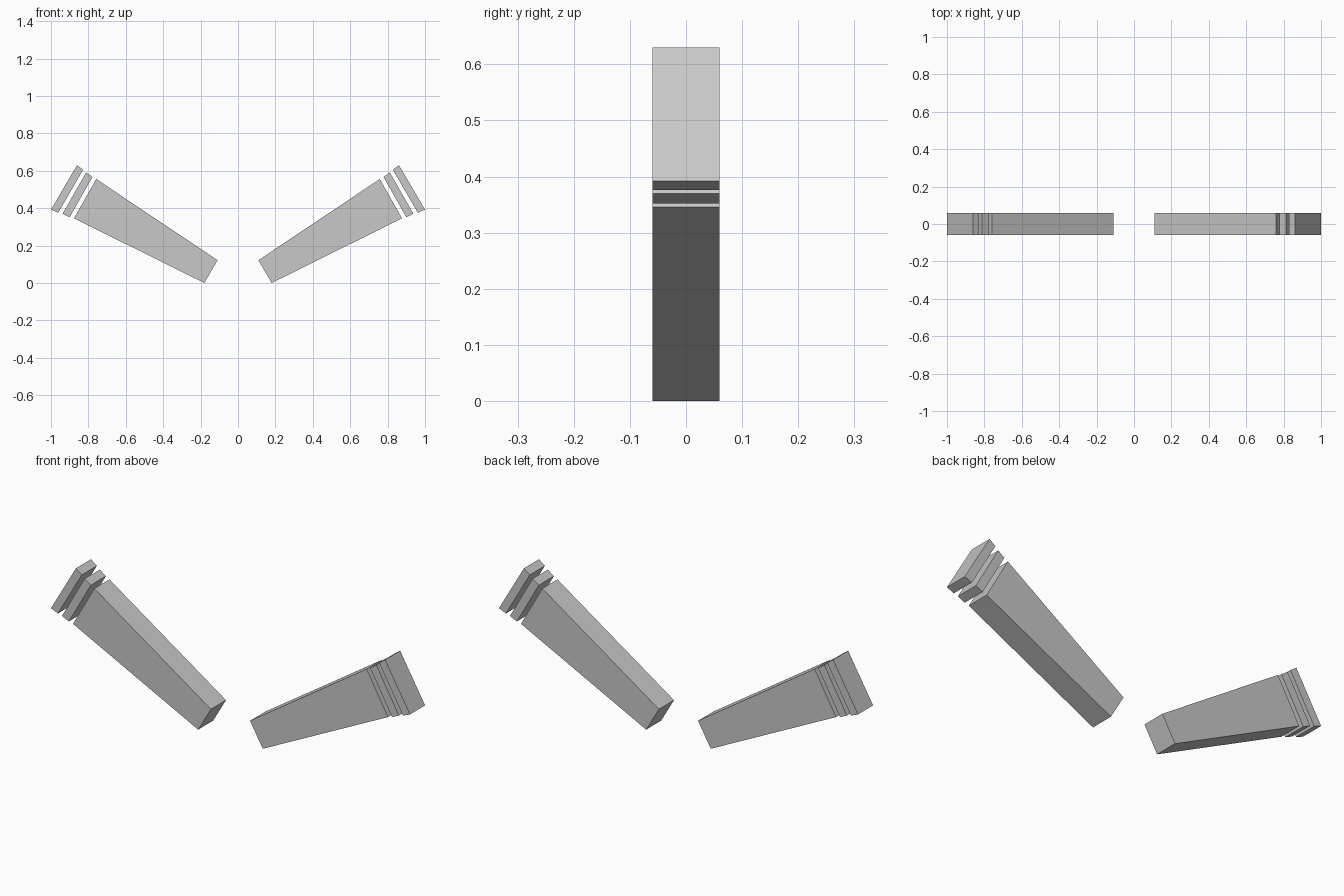
import bpy
import bmesh

cube = bpy.data.objects.get("Cube")
if cube:
    bpy.data.objects.remove(cube, do_unlink=True)

HALF_DEPTH = 0.06

grey = bpy.data.materials.new("plain grey")
grey.use_nodes = True
colour = (0.58, 0.58, 0.58, 1)
grey.diffuse_color = colour
grey.node_tree.nodes["Principled BSDF"].inputs["Base Color"].default_value = colour


def slab(name, profile, side):
    """Extrude a front profile through the depth, on one side of the model."""
    bm = bmesh.new()
    face = bm.faces.new([bm.verts.new((side * x, -HALF_DEPTH, z)) for x, z in profile])
    moved = bmesh.ops.extrude_face_region(bm, geom=[face])["geom"]
    verts = [v for v in moved if isinstance(v, bmesh.types.BMVert)]
    bmesh.ops.translate(bm, verts=verts, vec=(0, 2 * HALF_DEPTH, 0))
    bmesh.ops.recalc_face_normals(bm, faces=bm.faces)
    mesh = bpy.data.meshes.new(name)
    bm.to_mesh(mesh)
    bm.free()
    mesh.materials.append(grey)
    bpy.context.collection.objects.link(bpy.data.objects.new(name, mesh))


# Profiles: inner bottom, outer bottom, outer top, inner top
parts = {
    "tapered_arm": [(0.18, 0), (0.877, 0.346), (0.758, 0.556), (0.109, 0.122)],
    "inner_plate": [(0.900, 0.352), (0.938, 0.370), (0.812, 0.591), (0.778, 0.567)],
    "outer_plate": [(0.961, 0.376), (1.0, 0.392), (0.861, 0.63), (0.828, 0.606)],
}

for side, label in ((1, "left"), (-1, "right")):
    for part, profile in parts.items():
        slab(f"{label}_{part}", profile, side)
